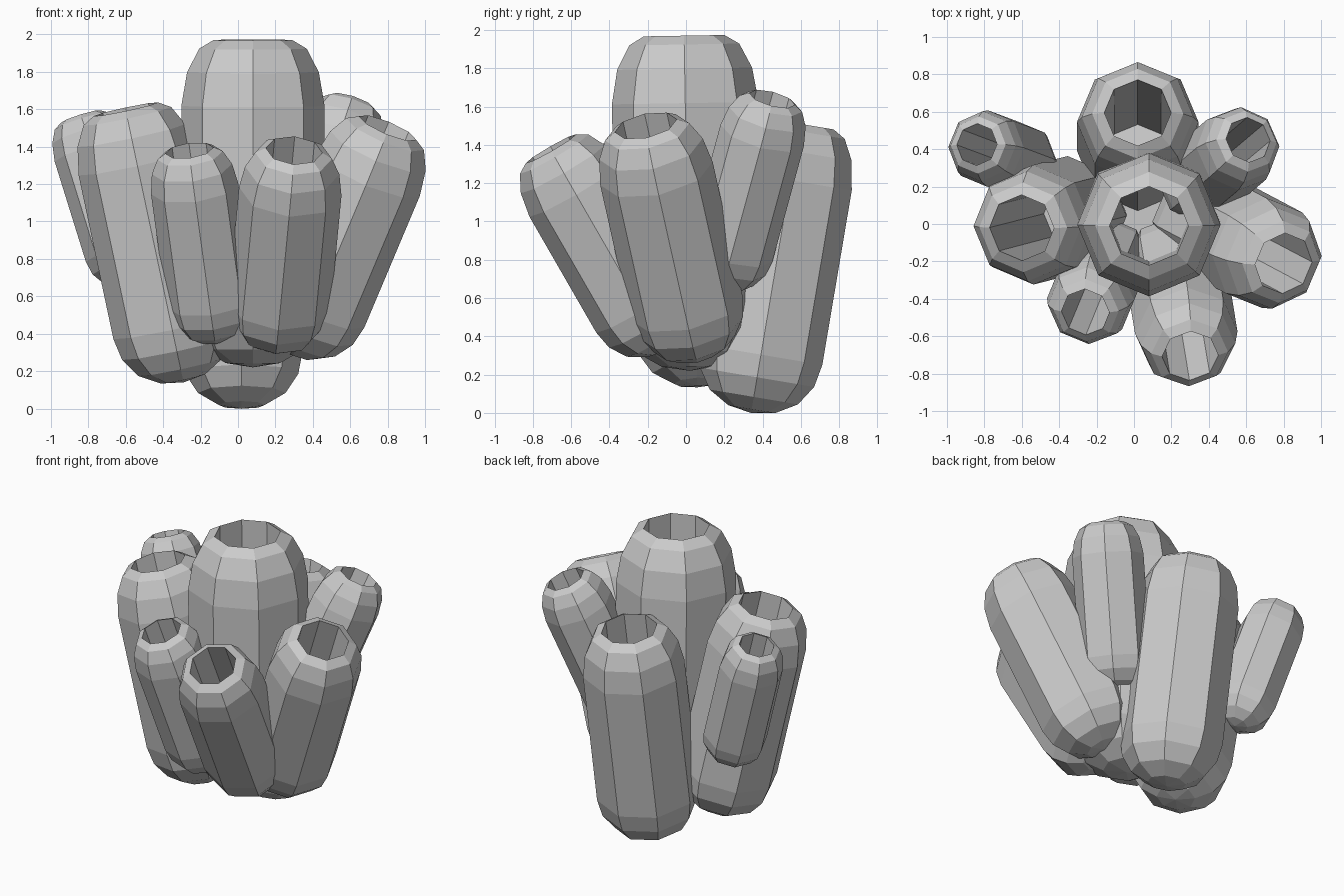
import bpy, math
from mathutils import Vector

if "Cube" in bpy.data.objects:
    bpy.data.objects.remove(bpy.data.objects["Cube"])

SIDES = 8
# rounded ends as (radius, distance from the end), both in units of tube radius
BOTTOM = [(0.38, 0.06), (0.72, 0.26), (0.93, 0.58), (1.0, 0.95)]
TOP = [(1.0, 0.92), (0.92, 0.45), (0.75, 0.12), (0.55, 0.0)]
BORE = 0.54     # straight inner wall radius
FLOOR = 0.35    # height of the inner floor


def tube(name, base, tip, r):
    """Faceted tube with a rounded base, rounded lip and straight bore."""
    base, tip = Vector(base), Vector(tip)
    axis = tip - base
    length = axis.length
    turn = Vector((0, 0, 1)).rotation_difference(axis)
    rings = [(k * r, h * r) for k, h in BOTTOM]
    rings += [(k * r, length - h * r) for k, h in TOP]
    rings.append((BORE * r, FLOOR * r))
    verts = [base]
    for radius, z in rings:
        for i in range(SIDES):
            a = math.tau * i / SIDES
            verts.append(base + turn @ Vector((radius * math.cos(a), radius * math.sin(a), z)))
    last = 1 + (len(rings) - 1) * SIDES
    faces = [tuple(range(last, last + SIDES))]
    for i in range(SIDES):
        j = (i + 1) % SIDES
        faces.append((0, 1 + j, 1 + i))
        for k in range(len(rings) - 1):
            lo, hi = 1 + k * SIDES, 1 + (k + 1) * SIDES
            faces.append((lo + i, lo + j, hi + j, hi + i))
    mesh = bpy.data.meshes.new(name)
    mesh.from_pydata(verts, [], faces)
    obj = bpy.data.objects.new(name, mesh)
    bpy.context.collection.objects.link(obj)


# cluster of tubes fanning out from the middle
tube("centre_tube", (0.08, 0.02, 0.22), (0.08, -0.01, 1.97), 0.383)
tube("back_tube", (0.02, 0.34, 0.0), (0.02, 0.595, 1.51), 0.325)
tube("left_tube", (-0.29, 0.06, 0.14), (-0.60, -0.02, 1.60), 0.32)
tube("right_tube", (0.29, 0.06, 0.29), (0.80, -0.21, 1.50), 0.30)
tube("back_left_tube", (-0.56, 0.32, 0.66), (-0.84, 0.425, 1.56), 0.205)
tube("front_left_tube", (-0.12, -0.13, 0.36), (-0.26, -0.47, 1.38), 0.235)
tube("front_right_tube", (0.20, -0.10, 0.33), (0.30, -0.705, 1.38), 0.275)
tube("back_right_tube", (0.29, 0.18, 0.65), (0.61, 0.45, 1.64), 0.225)
